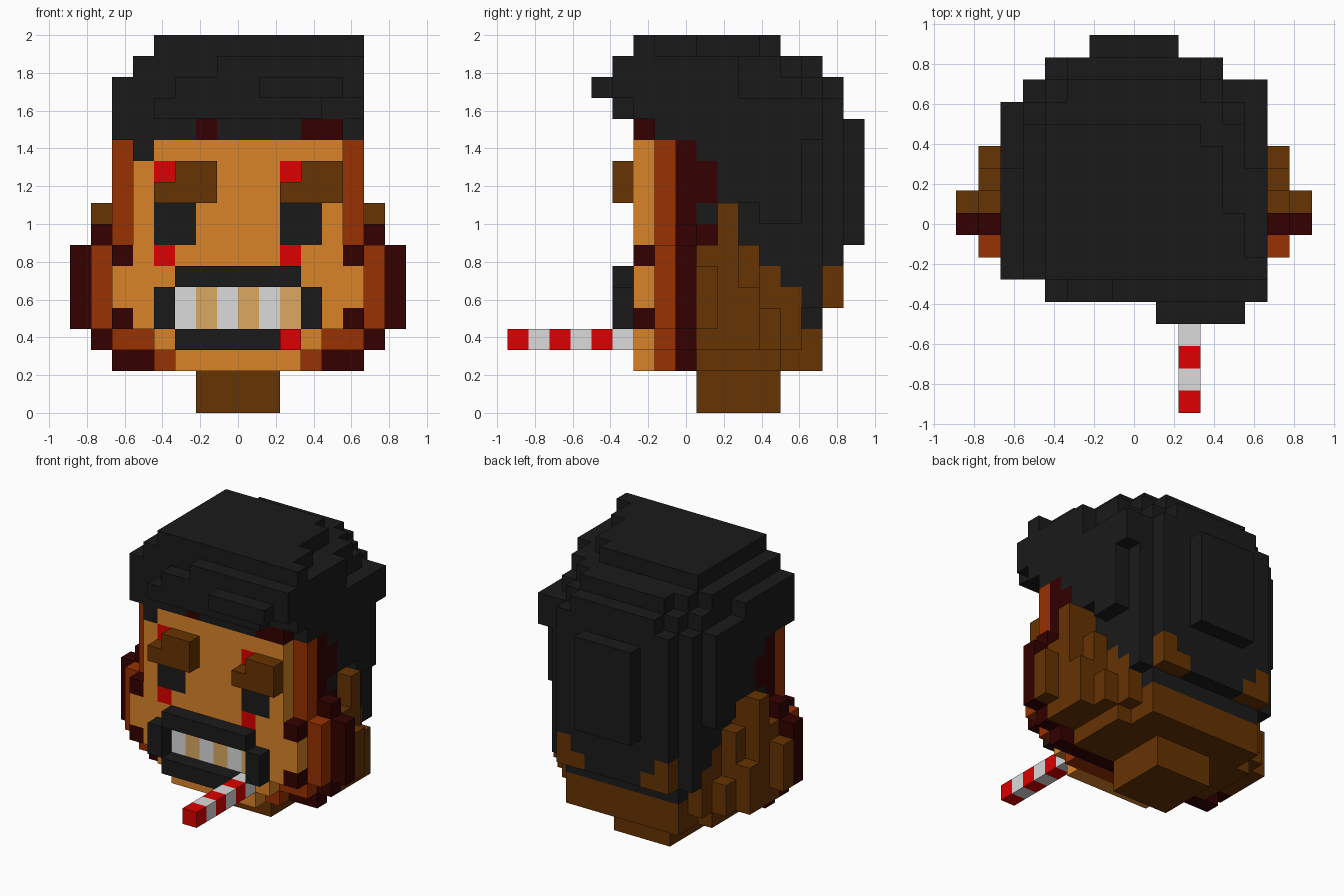
import bpy, bmesh
from mathutils import Vector

cube = bpy.data.objects.get("Cube")
if cube:
    bpy.data.objects.remove(cube, do_unlink=True)

UNIT = 1 / 9          # edge of one block
MID_Y = 8.5           # blocks from the foremost tip to the centre


def material(name, srgb):
    lin = [((c / 255 + 0.055) / 1.055) ** 2.4 if c > 10 else c / 255 / 12.92 for c in srgb]
    m = bpy.data.materials.new(name)
    m.use_nodes = True
    m.diffuse_color = (*lin, 1)
    m.node_tree.nodes["Principled BSDF"].inputs["Base Color"].default_value = (*lin, 1)
    return m


COLOURS = {
    "black": material("soft_black", (26, 26, 26)),
    "brown": material("dark_brown", (102, 51, 2)),
    "tan": material("tan_skin", (217, 132, 40)),
    "rust": material("rust_red", (153, 49, 2)),
    "maroon": material("deep_maroon", (51, 0, 0)),
    "red": material("bright_red", (221, 0, 0)),
    "white": material("pale_grey", (219, 219, 219)),
    "cream": material("stained_cream", (219, 170, 98)),
}

cells = {}            # block position -> (part, colour)


def fill(part, colour, x, y, z, mirror=False):
    """Fill a box of blocks; later boxes repaint earlier ones."""
    for i in range(*x):
        for j in range(*y):
            for k in range(*z):
                cells[i, j, k] = (part, colour)
                if mirror:
                    cells[-1 - i, j, k] = (part, colour)


def wide(part, colour, half, y, z):
    fill(part, colour, (-half, half), y, z)


# Neck and rounded back of the head
wide("neck", "brown", 2, (9, 13), (0, 2))
wide("head_back", "brown", 5, (9, 13), (2, 3))
wide("head_back", "brown", 4, (13, 15), (2, 3))
for half, back, top in ((6, 12, 8), (6, 13, 5), (5, 14, 8), (4, 15, 8)):
    wide("head_back", "brown", half, (9, back), (3, top))

# Face, in three stacked layers
wide("face", "tan", 3, (6, 7), (2, 3))
wide("face", "tan", 4, (6, 7), (3, 4))
wide("face", "tan", 5, (6, 7), (4, 13))
wide("face", "tan", 6, (6, 7), (5, 7))
for k in (4, 7):
    fill("cheek_marks", "maroon", (5, 6), (6, 7), (k, k + 1), True)
for half, z in ((4, (2, 3)), (6, (3, 13)), (7, (4, 8))):
    wide("face_rim", "rust", half, (7, 8), z)
for half, z in ((6, (2, 13)), (7, (3, 9)), (8, (4, 8))):
    wide("jaw_rim", "maroon", half, (8, 9), z)

# Hair: stacked layers, narrowing to the crown
for half, back in ((6, 14), (5, 15), (4, 16)):
    wide("hair", "black", half, (7, back), (13, 15))
for half, back in ((6, 11), (5, 14), (4, 15), (3, 16)):
    wide("hair", "black", half, (7, back), (15, 16))
wide("hair", "black", 6, (6, 7), (13, 16))
for half, back in ((5, 13), (4, 14), (3, 15)):
    wide("hair", "black", half, (6, back), (16, 17))
fill("hair", "black", (5, 6), (6, 11), (16, 17))
for right, back in ((3, 13), (4, 12), (5, 9), (6, 7)):
    fill("hair", "black", (-4, right), (6, back), (17, 18))
# Fringe
fill("fringe", "black", (-1, 6), (5, 6), (16, 17))
fill("fringe", "black", (-3, 6), (5, 6), (15, 16))
fill("fringe", "black", (-4, 4), (5, 6), (14, 15))
fill("fringe", "black", (1, 5), (4, 5), (15, 16))
fill("fringe", "black", (-5, -4), (6, 7), (12, 13))
fill("hairline", "maroon", (-2, -1), (6, 7), (13, 14))
fill("hairline", "maroon", (3, 5), (6, 7), (13, 14))
cells.pop((5, 6, 13))
# Side hair hangs in locks over the hair that steps down to the nape
wide("hair", "black", 5, (9, 14), (8, 13))
for j, low in ((12, 7), (13, 6)):
    wide("hair", "black", 5, (j, j + 1), (low, 8))
for j, low in ((9, 12), (10, 10), (11, 10), (12, 9), (13, 9)):
    wide("hair", "black", 6, (j, j + 1), (low, 13))
wide("hair", "black", 5, (14, 15), (5, 13))
wide("hair", "black", 4, (15, 16), (5, 13))
wide("hair", "black", 4, (14, 15), (4, 5))
wide("hair_back_panel", "black", 2, (16, 17), (8, 14))
fill("hair_flick", "black", (5, 6), (14, 15), (13, 15))
# Temples and nape patches
wide("temples", "maroon", 6, (9, 10), (8, 12))
wide("sideburns", "black", 6, (9, 10), (9, 10))
wide("head_back", "brown", 6, (10, 11), (8, 10))
fill("nape", "brown", (3, 4), (15, 16), (5, 7), True)
fill("nape", "brown", (2, 3), (15, 16), (5, 6), True)

# Ears
for j, low, top in ((9, 3, 8), (10, 3, 10), (11, 3, 6)):
    fill("ears", "brown", (6, 7), (j, j + 1), (low, top), True)
fill("ears", "brown", (7, 8), (9, 10), (4, 7), True)

# Eyes, eyebrows and red marks
fill("eyes", "black", (2, 4), (6, 7), (8, 10), True)
for x in (-4, 2):
    fill("eyebrows", "brown", (x, x + 3), (5, 6), (10, 12))
    cells.pop((x, 5, 11))
    for k in (7, 11):
        fill("red_marks", "red", (x, x + 1), (6, 7), (k, k + 1))

# Mouth: lips around alternating teeth
wide("lips", "black", 3, (5, 6), (6, 7))
fill("lips", "black", (3, 4), (5, 6), (4, 6), True)
fill("lips", "black", (-3, 2), (5, 6), (3, 4))
for n in range(6):
    fill("teeth", ("white", "cream")[n % 2], (n - 3, n - 2), (6, 7), (4, 6))

# Striped stick held in the mouth
for j in range(6):
    fill("striped_stick", ("red", "white")[j % 2], (2, 3), (j, j + 1), (3, 4))


# Skin each part with its exposed block faces
def build(part):
    own = {c: v[1] for c, v in cells.items() if v[0] == part}
    names = sorted(set(own.values()))
    bm = bmesh.new()
    for cell, colour in own.items():
        for axis in range(3):
            for sign in (-1, 1):
                step = [0, 0, 0]
                step[axis] = sign
                if tuple(a + b for a, b in zip(cell, step)) in cells:
                    continue
                n = Vector(step)
                u = Vector([float(a == (axis + 1) % 3) for a in range(3)])
                v = n.cross(u)
                mid = Vector(cell) + Vector((0.5, 0.5 - MID_Y, 0.5)) + n / 2
                corners = [mid + (u * a + v * b) / 2
                           for a, b in ((-1, -1), (1, -1), (1, 1), (-1, 1))]
                face = bm.faces.new([bm.verts.new(p * UNIT) for p in corners])
                face.material_index = names.index(colour)
    bmesh.ops.remove_doubles(bm, verts=bm.verts[:], dist=UNIT / 100)
    mesh = bpy.data.meshes.new(part)
    bm.to_mesh(mesh)
    bm.free()
    for name in names:
        mesh.materials.append(COLOURS[name])
    bpy.context.collection.objects.link(bpy.data.objects.new(part, mesh))


for part in sorted({v[0] for v in cells.values()}):
    build(part)
